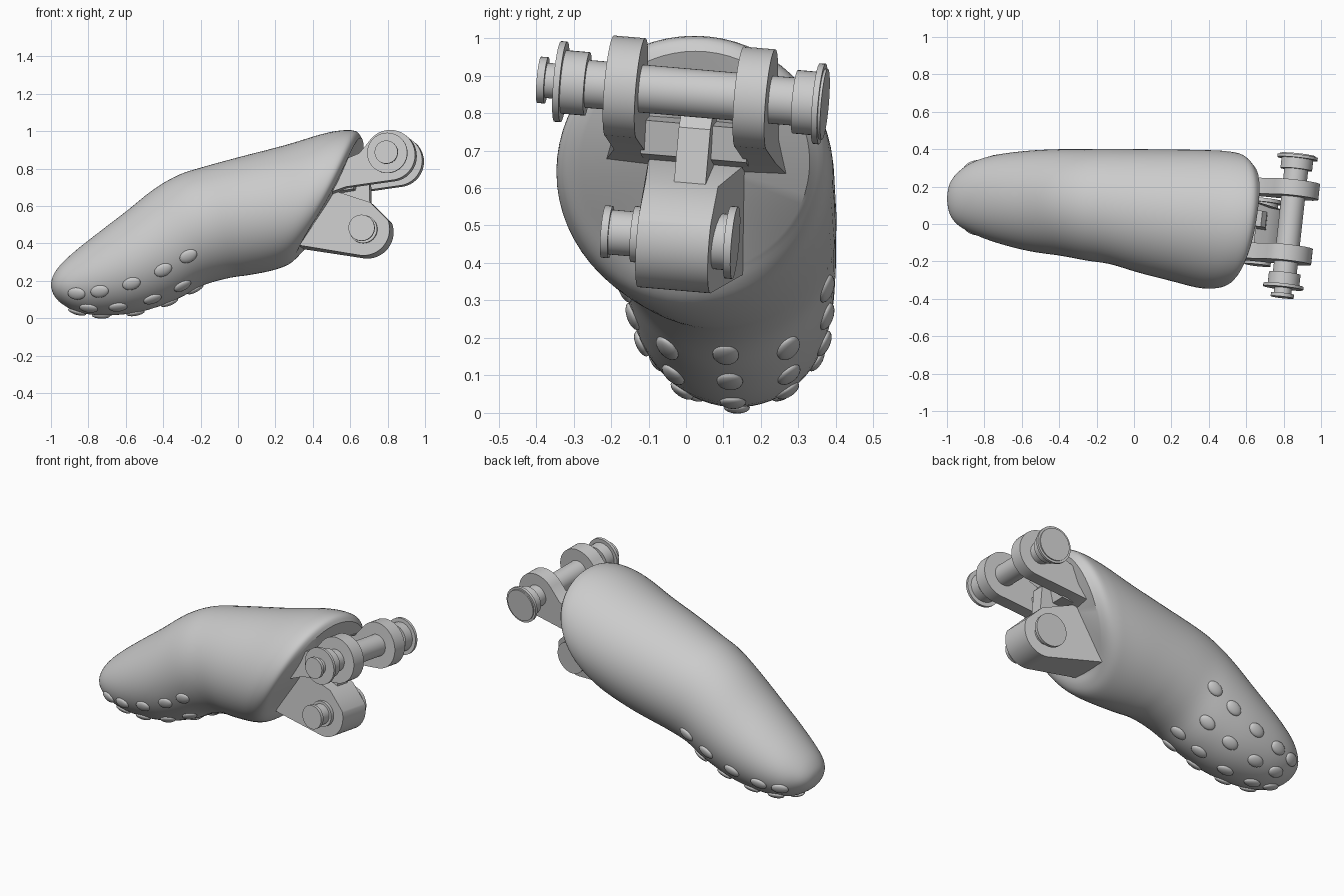
import bpy, bmesh, math
from mathutils import Matrix, Vector

cube = bpy.data.objects.get("Cube")
if cube:
    bpy.data.objects.remove(cube, do_unlink=True)

grey = bpy.data.materials.new("plain_grey")
grey.use_nodes = True
COLOR = (0.6, 0.6, 0.6, 1)
grey.diffuse_color = COLOR
grey.node_tree.nodes["Principled BSDF"].inputs["Base Color"].default_value = COLOR


def finish(bm, name, angle=30):
    """Turn a bmesh into a grey, smooth shaded object."""
    bmesh.ops.recalc_face_normals(bm, faces=bm.faces)
    mesh = bpy.data.meshes.new(name)
    bm.to_mesh(mesh)
    bm.free()
    mesh.materials.append(grey)
    obj = bpy.data.objects.new(name, mesh)
    bpy.context.collection.objects.link(obj)
    bpy.ops.object.select_all(action="DESELECT")
    obj.select_set(True)
    bpy.context.view_layer.objects.active = obj
    bpy.ops.object.shade_smooth_by_angle(angle=math.radians(angle))
    return obj


# Fingertip sections: top x, top z, bottom x, bottom z, right y, left y
SECTIONS = [
    (-1, .18, -1, .17, .13, .14),
    (-.99, .225, -.985, .125, .06, .21),
    (-.95, .285, -.945, .08, 0, .27),
    (-.87, .36, -.86, .035, -.05, .33),
    (-.75, .455, -.72, .015, -.1, .37),
    (-.6, .57, -.52, .035, -.145, .392),
    (-.45, .69, -.33, .1, -.17, .4),
    (-.32, .765, -.19, .175, -.195, .4),
    (-.2, .805, -.05, .215, -.215, .402),
    (0, .86, .05, .23, -.26, .4),
    (.25, .925, .15, .248, -.305, .398),
    (.45, .985, .23, .27, -.34, .395),
    (.56, 1.005, .28, .295, -.345, .39),
    (.63, 1, .315, .335, -.33, .375),
    (.655, .965, .335, .375, -.28, .33),
]
LAST = len(SECTIONS) - 1


def section(t):
    """Catmull-Rom blend of the sections."""
    i = min(int(t), LAST - 1)
    f = t - i
    a, b, c, d = (SECTIONS[max(0, min(LAST, i + k))] for k in (-1, 0, 1, 2))
    return [q + f / 2 * (r - p + f * (2 * p - 5 * q + 4 * r - s + f * (3 * (q - r) + s - p)))
            for p, q, r, s in zip(a, b, c, d)]


def skin(t, angle):
    """Point on the fingertip; angle 0 is the top, pi the underside."""
    xt, zt, xb, zb, y0, y1 = section(t)
    c, s = math.cos(angle), math.sin(angle)
    w = max(0, (t - 8) / (LAST - 8))
    return Vector(((xt + xb) / 2 + c * (xt - xb) / 2 + w * .05 * (s + s * s),
                   (y0 + y1) / 2 + s * (y1 - y0) / 2,
                   (zt + zb) / 2 + c * (zt - zb) / 2))


# Fingertip shell, closed at both ends
bm = bmesh.new()
SIDES, STEPS = 64, 4
rings = []
for k in range(LAST * STEPS + 1):
    rings.append([bm.verts.new(skin(k / STEPS, math.tau * j / SIDES)) for j in range(SIDES)])
for r0, r1 in zip(rings, rings[1:]):
    for j in range(SIDES):
        n = (j + 1) % SIDES
        bm.faces.new((r0[j], r0[n], r1[n], r1[j]))
bm.faces.new(rings[0])
centre = bm.verts.new(sum((v.co for v in rings[-1]), Vector()) / SIDES)
for j in range(SIDES):
    bm.faces.new((rings[-1][j], rings[-1][(j + 1) % SIDES], centre))
finish(bm, "fingertip_body", 35)

# Grip pads: flattened ovals in staggered rows on the underside
bm = bmesh.new()
for row, degrees in enumerate((-66, -34, 0, 34, 66)):
    for k in range(5 - row % 2):
        t = 3 + .5 * (row % 2) + k * .93
        a = math.pi + math.radians(degrees)
        p = skin(t, a)
        along = (skin(t + .05, a) - p).normalized()
        normal = along.cross(skin(t, a + .05) - p).normalized()
        if normal.dot(p - skin(t, a + math.pi)) < 0:
            normal.negate()
        side = normal.cross(along)
        m = Matrix((along, side, normal)).transposed().to_4x4()
        m = Matrix.Translation(p) @ m @ Matrix.Diagonal((.05, .035, .017, 1))
        bmesh.ops.create_uvsphere(bm, u_segments=20, v_segments=12, radius=1, matrix=m)
finish(bm, "grip_pads", 60)

# The whole hinge leans slightly against the fingertip
PIVOT = Vector((.8, 0, .7))
LEAN = (Matrix.Translation(PIVOT) @ Matrix.Rotation(-.11, 4, "Z")
        @ Matrix.Rotation(-.085, 4, "X") @ Matrix.Translation(-PIVOT))


def plate(name, outline, y0, y1, flare=(0, 0), limit=0):
    """Extrude an x-z outline along y, widening it behind the limit."""
    bm = bmesh.new()
    sides = []
    for y, f in ((y0, flare[0]), (y1, flare[1])):
        sides.append([bm.verts.new((x, y + (f if x < limit else 0), z)) for x, z in outline])
    bm.faces.new(sides[0])
    bm.faces.new(sides[1])
    n = len(outline)
    for i in range(n):
        j = (i + 1) % n
        bm.faces.new((sides[0][i], sides[0][j], sides[1][j], sides[1][i]))
    bm.transform(LEAN)
    finish(bm, name)


def arc(cx, cz, r, start, end, n=28):
    angles = [math.radians(start + (end - start) * i / n) for i in range(n + 1)]
    return [(cx + r * math.cos(a), cz + r * math.sin(a)) for a in angles]


def turned(name, cx, cz, steps):
    """Stepped pin along y from (start, end, radius) pieces."""
    bm = bmesh.new()
    for y0, y1, r in steps:
        m = (LEAN @ Matrix.Translation((cx, (y0 + y1) / 2, cz))
             @ Matrix.Rotation(math.pi / 2, 4, "X"))
        bmesh.ops.create_cone(bm, cap_ends=True, segments=40, radius1=r, radius2=r,
                              depth=y1 - y0, matrix=m)
    finish(bm, name)


UPPER = (.835, .855)
LOWER = (.685, .465)

# Upper pair of lugs, flared outward where they meet the fingertip
lug = [(.46, .63), (.6, .685)] + arc(*UPPER, .135, -78, 142) + [(.67, .865), (.56, .82)]
plate("upper_right_lug", lug, -.215, -.13, (-.05, .02), .5)
plate("upper_left_lug", lug, .135, .22, (-.02, .05), .5)

# Lower lug, central rib and the web between the lugs
plate("lower_lug", [(.3, .385)] + arc(*LOWER, .14, -98, 20) + [(.72, .61), (.5, .68)],
      -.11, .085, (-.02, .05), .55)
plate("central_rib", [(.48, .56), (.71, .56), (.705, .76), (.68, .79), (.52, .79)], -.035, .05)
plate("cross_web", [(.48, .655), (.63, .68), (.655, .77), (.52, .79)], -.14, .145)

# Hinge pins with collars and end discs
turned("upper_pin", *UPPER, [(-.35, .35, .064), (-.34, -.275, .085), (-.355, -.338, .108),
                             (-.405, -.34, .047), (-.405, -.385, .062),
                             (.285, .345, .085), (.342, .358, .108), (.35, .365, .095)])
turned("lower_pin", *LOWER, [(-.21, .13, .06), (-.215, -.195, .07), (-.135, -.1, .075),
                             (.08, .125, .075), (.12, .14, .097)])
